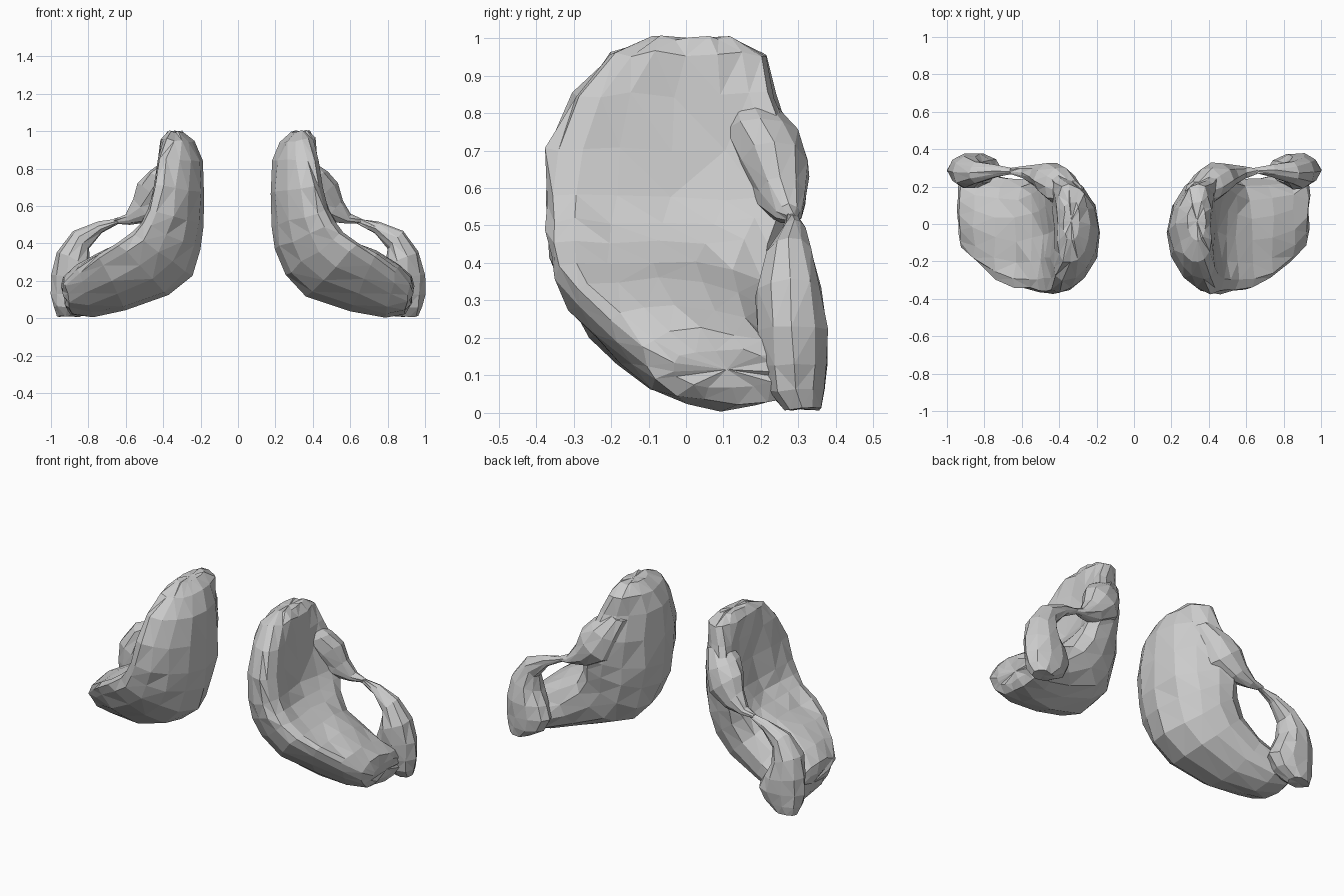
import bpy, bmesh, math, random
from mathutils import Vector

if "Cube" in bpy.data.objects:
    bpy.data.objects.remove(bpy.data.objects["Cube"])

random.seed(4)


def spow(v, p):
    return math.copysign(abs(v) ** p, v)


def loft(name, rings, side, jitter=0.0):
    """Skin a list of closed rings, cap the ends, triangulate into facets."""
    bm = bmesh.new()
    loops = []
    for ring in rings:
        loops.append([bm.verts.new(p + Vector([random.uniform(-jitter, jitter) for _ in range(3)]))
                      for p in ring])
    n = len(loops[0])
    for a, b in zip(loops, loops[1:]):
        for i in range(n):
            bm.faces.new((a[i], a[(i + 1) % n], b[(i + 1) % n], b[i]))
    for end in (loops[0], loops[-1]):
        bmesh.ops.poke(bm, faces=[bm.faces.new(end)])
    bmesh.ops.triangulate(bm, faces=bm.faces)
    for v in bm.verts:
        v.co.x *= side
        v.co.z = max(v.co.z, 0)
    bmesh.ops.recalc_face_normals(bm, faces=bm.faces)
    me = bpy.data.meshes.new(name)
    bm.to_mesh(me)
    bm.free()
    ob = bpy.data.objects.new(name, me)
    bpy.context.collection.objects.link(ob)
    return ob


def body_ring(ax, az, bx, bz, y0, y1, skew, front, back, n=16):
    """Crescent between outer point A and inner point B; front/back set how far
    the two rims curl towards B."""
    a, b = Vector((ax, 0, az)), Vector((bx, 0, bz))
    pts = []
    for i in range(n):
        t = 2 * math.pi * i / n
        c, s = spow(math.cos(t), 0.9), spow(math.sin(t), 0.9)
        curl = front if s < 0 else back
        f = 0.5 - 0.5 * c if c > 0 else 0.5 - (0.5 - 0.3 * curl) * c
        f += curl * s * s
        p = a.lerp(b, f)
        p.y = (y0 + y1) / 2 + (y1 - y0) / 2 * s + skew * c
        pts.append(p)
    return pts


def tube_ring(centre, direction, ry, rw, n=10):
    """Oval across a path in the x-z plane."""
    d = Vector((direction[0], 0, direction[1])).normalized()
    w = Vector((-d.z, 0, d.x))
    return [Vector(centre) + w * rw * math.cos(2 * math.pi * i / n)
            + Vector((0, ry * math.sin(2 * math.pi * i / n), 0)) for i in range(n)]


# Stations of the curled body: outer x,z / inner x,z / y range / skew / rim curls
BODY = [
    (.29, 1.0, .38, 1.0, -.09, .12, 0, 0, 0),
    (.23, .945, .42, .96, -.21, .21, 0, .1, .1),
    (.19, .84, .44, .85, -.30, .24, 0, .25, .3),
    (.175, .67, .46, .71, -.37, .29, 0, .3, .4),
    (.18, .50, .49, .58, -.375, .29, 0, .3, .4),
    (.20, .37, .525, .52, -.37, .27, .01, .3, .35),
    (.25, .225, .57, .47, -.36, .25, .02, .3, .25),
    (.37, .12, .65, .41, -.345, .24, .04, .3, .15),
    (.60, .045, .75, .36, -.29, .24, .05, .25, .05),
    (.78, .01, .86, .29, -.19, .26, .06, .15, 0),
    (.89, .02, .93, .22, -.11, .29, .05, .05, 0),
    (.92, .06, .94, .17, -.04, .25, .02, 0, 0),
]
# Rear flange growing out of the body's back edge
FLANGE = [
    ((.33, .17, .83), (.3, -1), .06, .06),
    ((.39, .20, .74), (.5, -1), .10, .10),
    ((.44, .235, .65), (.8, -1), .095, .12),
    ((.51, .255, .575), (1, -.8), .065, .075),
    ((.59, .275, .53), (1, -.5), .035, .03),
    ((.66, .285, .52), (1, -.2), .015, .012),
]
# Arm rising from the outer rear tip, closing the ring around the hole
ARM = [
    ((.64, .285, .52), (1, -.2), .015, .012),
    ((.74, .285, .485), (1, -.3), .035, .03),
    ((.84, .275, .42), (1, -.8), .06, .065),
    ((.88, .275, .32), (.4, -1), .09, .095),
    ((.87, .285, .22), (.1, -1), .095, .13),
    ((.855, .29, .13), (0, -1), .09, .145),
    ((.87, .295, .06), (0, -1), .08, .115),
    ((.90, .31, .01), (0, -1), .05, .065),
]

for side, tag in ((1, "right"), (-1, "left")):
    loft("body_" + tag, [body_ring(*r) for r in BODY], side, .008)
    loft("flange_" + tag, [tube_ring(*r) for r in FLANGE], side, .004)
    loft("arm_" + tag, [tube_ring(*r) for r in ARM], side, .005)
